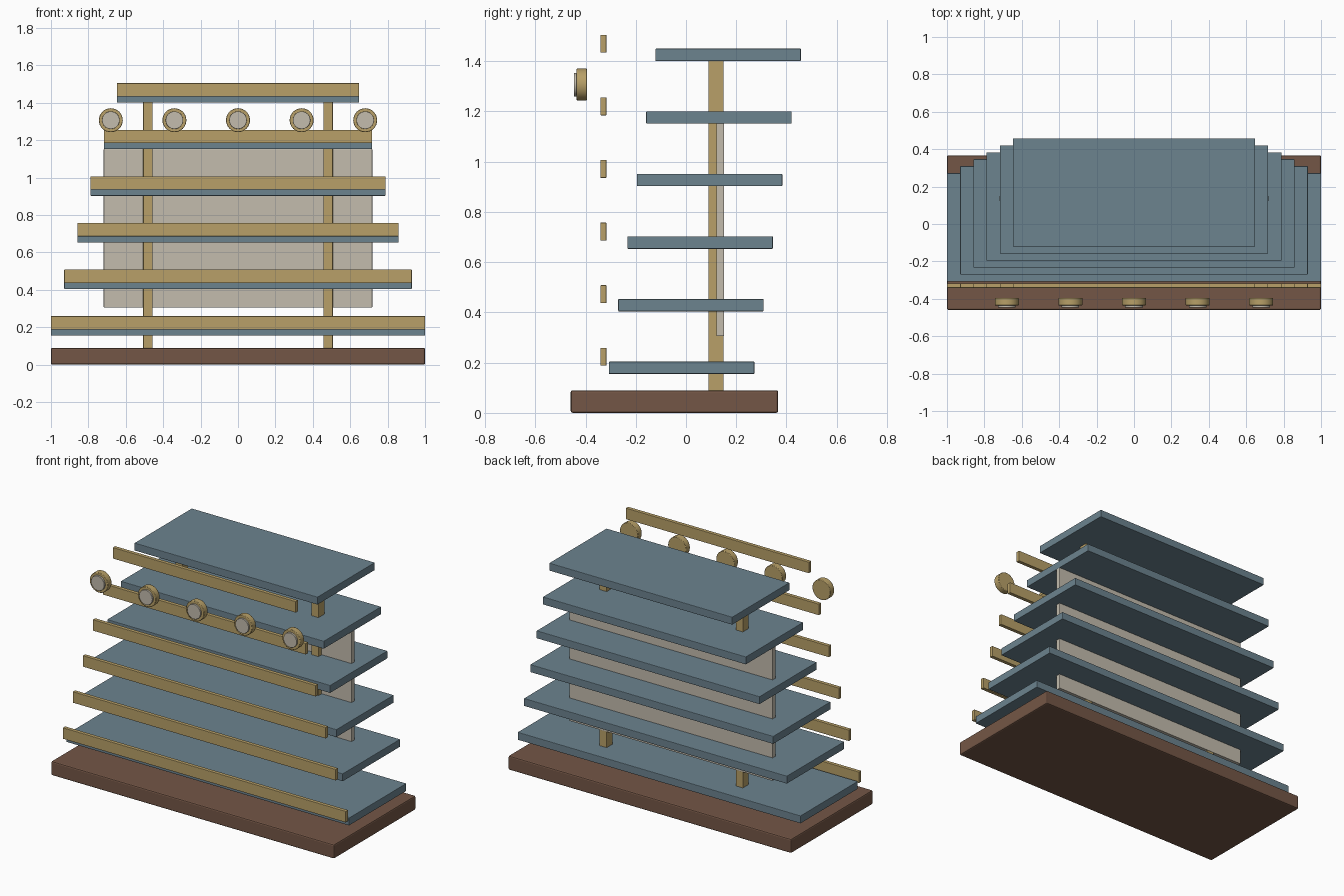
import bpy, math

if "Cube" in bpy.data.objects:
    bpy.data.objects.remove(bpy.data.objects["Cube"])


def material(name, rgb):
    m = bpy.data.materials.new(name)
    m.diffuse_color = (*rgb, 1.0)
    m.use_nodes = True
    m.node_tree.nodes["Principled BSDF"].inputs["Base Color"].default_value = m.diffuse_color
    return m


BROWN = material("brown wood", (0.175, 0.094, 0.061))
BLUE = material("slate blue", (0.15, 0.227, 0.275))
GOLD = material("brass", (0.479, 0.352, 0.138))
CREAM = material("warm grey", (0.546, 0.503, 0.423))


def finish(ob, name, mat, bevel):
    ob.name = name
    ob.data.materials.append(mat)
    if bevel:
        b = ob.modifiers.new("soft_edges", 'BEVEL')
        b.width = bevel
        b.segments = 2
        b.limit_method = 'ANGLE'
    return ob


def box(name, x, y, z, mat, bevel=0.003):
    """Box from (min, max) ranges on each axis."""
    bpy.ops.mesh.primitive_cube_add(size=1, location=[sum(r) / 2 for r in (x, y, z)])
    ob = bpy.context.object
    ob.scale = [r[1] - r[0] for r in (x, y, z)]
    bpy.ops.object.transform_apply(location=False, rotation=False, scale=True)
    return finish(ob, name, mat, bevel)


def disc(name, x, z, radius, y0, y1, mat, bevel):
    """Cylinder facing the front."""
    bpy.ops.mesh.primitive_cylinder_add(vertices=32, radius=radius, depth=y1 - y0,
                                        location=(x, (y0 + y1) / 2, z),
                                        rotation=(math.pi / 2, 0, 0))
    ob = bpy.context.object
    bpy.ops.object.shade_smooth_by_angle(angle=math.radians(35))
    return finish(ob, name, mat, bevel)


# base slab
box("base", (-1, 1), (-0.459, 0.367), (0, 0.09), BROWN, 0.008)

# stepped shelves, each with a rail floating in front
for i in range(6):
    half = 1 - 0.0706 * i
    y = -0.307 + 0.0371 * i
    z = 0.155 + 0.2492 * i
    box(f"shelf_{i + 1}", (-half, half), (y, y + 0.579), (z, z + 0.049), BLUE)
    box(f"front_rail_{i + 1}", (-half, half), (-0.341, -0.317),
        (z + 0.033, z + 0.104), GOLD, 0.002)

# rear posts
for side, s in (("left", -1), ("right", 1)):
    box(f"{side}_post", sorted((s * 0.456, s * 0.507)), (0.089, 0.150), (0.088, 1.403), GOLD)

# back panel
box("back_panel", (-0.718, 0.718), (0.121, 0.152), (0.306, 1.153), CREAM, 0.002)

# row of round dials with pale faces
for i in range(5):
    x = -0.68 + 0.34 * i
    disc(f"dial_{i + 1}", x, 1.307, 0.064, -0.435, -0.395, GOLD, 0.003)
    disc(f"dial_face_{i + 1}", x, 1.307, 0.047, -0.446, -0.430, CREAM, 0.001)
